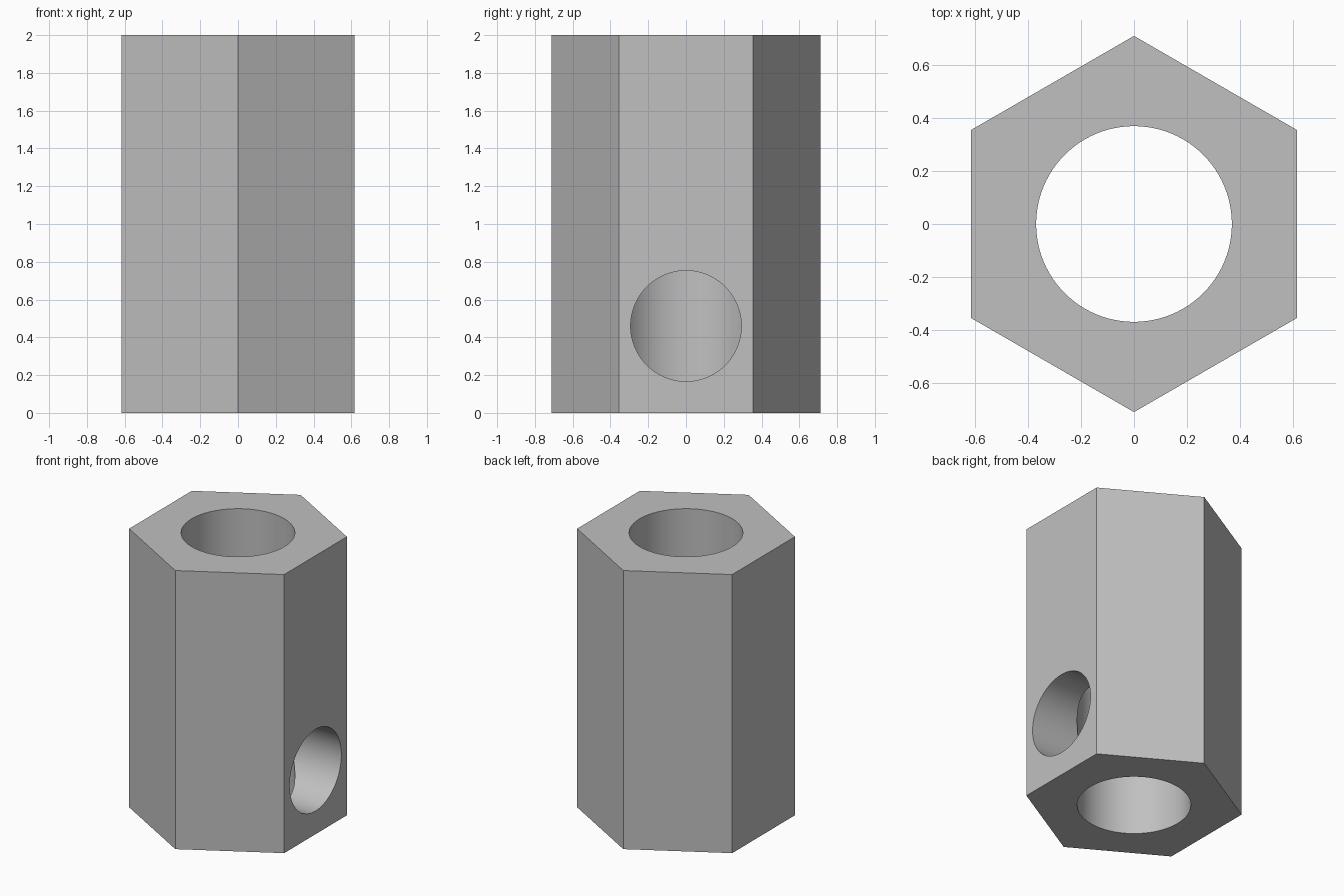
import bpy
from math import radians, pi

cube = bpy.data.objects.get("Cube")
if cube:
    bpy.data.objects.remove(cube, do_unlink=True)

HEIGHT = 2.0
HEX_RADIUS = 0.711
BORE_RADIUS = 0.37
PORT_RADIUS = 0.293
PORT_HEIGHT = 0.46


def prism(name, sides, radius, depth, location, rotation=(0, 0, 0)):
    bpy.ops.mesh.primitive_cylinder_add(vertices=sides, radius=radius, depth=depth,
                                        location=location, rotation=rotation)
    obj = bpy.context.object
    obj.name = name
    return obj


def cut(target, cutter):
    cutter.hide_render = True
    mod = target.modifiers.new("Cut", 'BOOLEAN')
    mod.operation = 'DIFFERENCE'
    mod.solver = 'EXACT'
    mod.object = cutter
    bpy.ops.object.select_all(action='DESELECT')
    bpy.context.view_layer.objects.active = target
    target.select_set(True)
    bpy.ops.object.modifier_apply(modifier=mod.name)
    bpy.data.objects.remove(cutter, do_unlink=True)


# Plain grey material
grey = bpy.data.materials.new("plain_grey")
grey.use_nodes = True
color = (0.53, 0.53, 0.53, 1)
grey.diffuse_color = color
grey.node_tree.nodes["Principled BSDF"].inputs["Base Color"].default_value = color

# Hexagonal body with corners at front and back
body = prism("hex_sleeve", 6, HEX_RADIUS, HEIGHT, (0, 0, HEIGHT / 2))
body.data.materials.append(grey)

# Vertical through bore
cut(body, prism("bore_cutter", 96, BORE_RADIUS, HEIGHT + 1, (0, 0, HEIGHT / 2)))

# Round side port through the left wall, opening into the bore
cut(body, prism("port_cutter", 96, PORT_RADIUS, 1, (0.5, 0, PORT_HEIGHT), (0, pi / 2, 0)))

# Smooth bores, sharp hexagon edges
bpy.ops.object.shade_smooth_by_angle(angle=radians(30))
